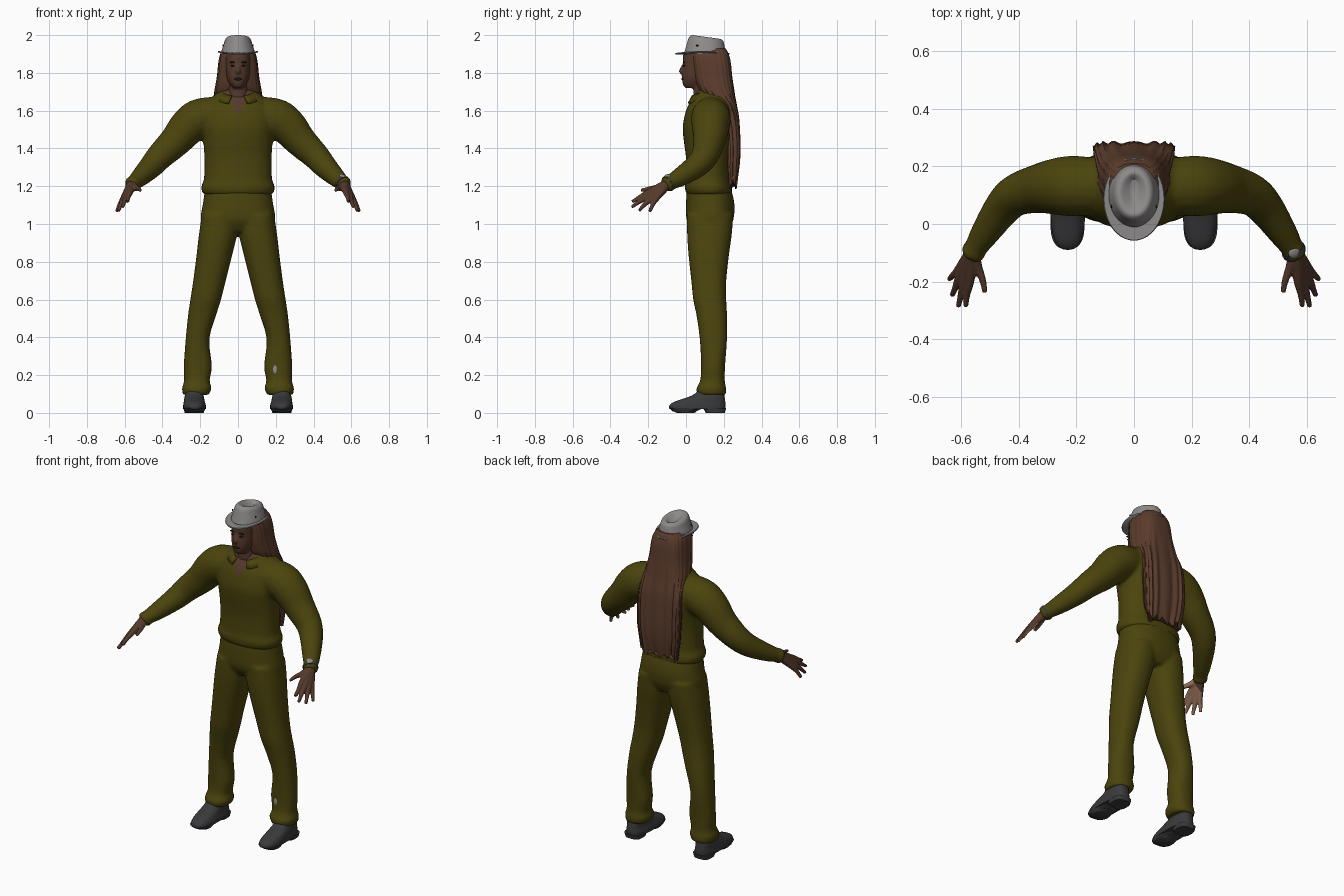
import bpy, bmesh, math
from mathutils import Vector

if "Cube" in bpy.data.objects:
    bpy.data.objects.remove(bpy.data.objects["Cube"])


def material(name, r, g, b):
    m = bpy.data.materials.new(name)
    m.use_nodes = True
    m.diffuse_color = (r, g, b, 1)
    node = m.node_tree.nodes["Principled BSDF"]
    node.inputs["Base Color"].default_value = (r, g, b, 1)
    node.inputs["Roughness"].default_value = 0.8
    return m


OLIVE = material("olive cloth", .07, .058, .004)
SKIN = material("brown skin", .09, .041, .024)
PALM = material("light palm skin", .33, .17, .105)
HAIR = material("brown hair", .105, .045, .025)
HAT = material("grey felt", .27, .255, .255)
SHOE = material("charcoal leather", .042, .042, .045)
DARK = material("dark brown", .016, .009, .007)


def spline(rows, steps):
    """Catmull-Rom interpolation of equal-length tuples."""
    out = []
    for i in range(len(rows) - 1):
        a, b, c, d = (rows[min(max(i + k, 0), len(rows) - 1)] for k in (-1, 0, 1, 2))
        for s in range(steps):
            t = s / steps
            out.append(tuple(q + .5 * t * (r - p + t * (2*p - 5*q + 4*r - e + t * (3*(q - r) + e - p)))
                             for p, q, r, e in zip(a, b, c, d)))
    return out + [rows[-1]]


def bridge(rings):
    n = len(rings[0])
    verts = [v for ring in rings for v in ring]
    faces = [(i*n + j, i*n + (j+1) % n, (i+1)*n + (j+1) % n, (i+1)*n + j)
             for i in range(len(rings) - 1) for j in range(n)]
    last = len(verts) - n
    return verts, faces + [tuple(reversed(range(n))), tuple(range(last, last + n))]


def loft(rows, n=40, power=2.3, steps=3, shape=None):
    """Stack of level rounded rings; each row is z, x0, x1, y0, y1."""
    rings = []
    for z, x0, x1, y0, y1 in spline(rows, steps):
        ring = []
        for j in range(n):
            a = 2 * math.pi * j / n
            c, s = math.cos(a), math.sin(a)
            v = Vector(((x0+x1)/2 + (x1-x0)/2 * math.copysign(abs(c)**(2/power), c),
                        (y0+y1)/2 + (y1-y0)/2 * math.copysign(abs(s)**(2/power), s), z))
            ring.append(shape(v, a) if shape else v)
        rings.append(ring)
    return bridge(rings)


def even(rows):
    return [(z, -x, x, y0, y1) for z, x, y0, y1 in rows]


def tube(rows, n=18, steps=4):
    """Round limb; each row is x, y, z, radius."""
    rows = spline(rows, steps)
    pts = [Vector(r[:3]) for r in rows]
    rings = []
    for i, p in enumerate(pts):
        d = (pts[min(i+1, len(pts)-1)] - pts[max(i-1, 0)]).normalized()
        u = d.cross(Vector((.3, .2, 1))).normalized()
        w = d.cross(u)
        rings.append([p + rows[i][3] * (u * math.cos(k*2*math.pi/n) + w * math.sin(k*2*math.pi/n))
                      for k in range(n)])
    return bridge(rings)


def flip(part):
    return [Vector((-v[0], v[1], v[2])) for v in part[0]], [tuple(reversed(f)) for f in part[1]]


def build(name, parts, *mats, voxel=0, relax=4):
    """Join parts into one object, optionally fusing them into one skin."""
    verts, faces = [], []
    for pv, pf in parts:
        base = len(verts)
        verts += pv
        faces += [tuple(i + base for i in f) for f in pf]
    me = bpy.data.meshes.new(name)
    me.from_pydata(verts, [], faces)
    ob = bpy.data.objects.new(name, me)
    bpy.context.collection.objects.link(ob)
    if voxel:
        mod = ob.modifiers.new("fuse", "REMESH")
        mod.mode, mod.voxel_size = "VOXEL", voxel
        mod = ob.modifiers.new("relax", "SMOOTH")
        mod.iterations = relax
        deps = bpy.context.evaluated_depsgraph_get()
        me = bpy.data.meshes.new_from_object(ob.evaluated_get(deps))
        ob.modifiers.clear()
        ob.data = me
    bm = bmesh.new()
    bm.from_mesh(me)
    bmesh.ops.recalc_face_normals(bm, faces=bm.faces)
    bm.to_mesh(me)
    bm.free()
    me.materials.clear()
    for m in mats:
        me.materials.append(m)
    bpy.ops.object.select_all(action="DESELECT")
    ob.select_set(True)
    bpy.context.view_layer.objects.active = ob
    bpy.ops.object.shade_smooth_by_angle(angle=math.radians(50))
    return ob


def blob(name, loc, size, mat):
    bpy.ops.mesh.primitive_uv_sphere_add(segments=16, ring_count=10, location=loc, scale=size)
    ob = bpy.context.object
    ob.name = name
    ob.data.materials.append(mat)
    bpy.ops.object.shade_smooth()
    return ob


# Trousers
leg = loft([(.095, .155, .29, .06, .21), (.13, .14, .297, .055, .212), (.17, .15, .285, .075, .205),
            (.25, .138, .287, .08, .207), (.39, .152, .277, .073, .217), (.52, .115, .264, .055, .217),
            (.6, .09, .252, .038, .213), (.7, .065, .237, .028, .213), (.84, .03, .219, .013, .228),
            (.95, .004, .206, .006, .243), (1.05, 0, .19, .005, .25)])
hips = loft(even([(.96, .16, .04, .22), (1.02, .198, .004, .25), (1.1, .187, 0, .257),
                  (1.18, .175, .005, .24), (1.21, .165, .015, .225)]))
build("trousers", [leg, flip(leg), hips], OLIVE, voxel=.01)

# Shirt with sleeves and open neck
torso = loft(even([(1.15, .16, .02, .22), (1.165, .188, 0, .243), (1.2, .194, -.006, .243),
                   (1.24, .18, 0, .235), (1.35, .178, 0, .235), (1.45, .185, -.013, .25),
                   (1.52, .195, -.017, .262), (1.6, .19, 0, .264), (1.65, .16, .024, .25),
                   (1.69, .115, .052, .215), (1.715, .08, .06, .19)]))
sleeve = tube([(.13, .13, 1.575, .1), (.21, .132, 1.555, .106), (.27, .13, 1.51, .099),
               (.33, .123, 1.44, .086), (.41, .1, 1.362, .073), (.46, .052, 1.305, .064),
               (.52, -.035, 1.246, .05), (.548, -.08, 1.222, .041), (.56, -.1, 1.21, .043),
               (.567, -.112, 1.203, .037)])
shirt = build("shirt", [torso, sleeve, flip(sleeve)], OLIVE, SKIN, voxel=.01)
bm = bmesh.new()
bm.from_mesh(shirt.data)
for side in (1, -1):
    chest = [f for f in bm.faces if f.calc_center_median().y < .08 and f.calc_center_median().z > 1.56]
    geom = set(chest) | {e for f in chest for e in f.edges} | {v for f in chest for v in f.verts}
    bmesh.ops.bisect_plane(bm, geom=list(geom), plane_co=(0, 0, 1.575), plane_no=(side, 0, -.55))
for f in bm.faces:
    c = f.calc_center_median()
    if c.y < .08 and abs(c.x) < .55 * (c.z - 1.575):
        f.material_index = 1
bm.to_mesh(shirt.data)
bm.free()

# Collar, a folded band open at the front
steps = 28
band = []
for i in range(steps + 1):
    a = .42 + (2*math.pi - .84) * i / steps
    s, c = math.sin(a), math.cos(a)
    band += [Vector((.08*s, .1 - .072*c, 1.70 - .025*c)), Vector((.125*s, .112 - .108*c, 1.665 - .03*c))]
collar = build("collar", [(band, [(2*i, 2*i+1, 2*i+3, 2*i+2) for i in range(steps)])], OLIVE)
solid = collar.modifiers.new("thickness", "SOLIDIFY")
solid.thickness, solid.offset = .01, 0

# Head and neck
neck = loft(even([(1.6, .06, .05, .17), (1.68, .053, .038, .155), (1.78, .055, .045, .16)]))
skull = loft(even([(1.72, .026, -.002, .12), (1.735, .04, -.015, .14), (1.76, .055, -.02, .16),
                   (1.79, .064, -.021, .185), (1.84, .069, -.017, .205), (1.9, .07, -.014, .21),
                   (1.95, .05, .02, .18)]))
nose = tube([(0, -.006, 1.85, .008), (0, -.02, 1.825, .01), (0, -.023, 1.807, .014), (0, -.01, 1.798, .012)])
build("head", [neck, skull, nose], SKIN, voxel=.006, relax=3)
blob("lips", (0, -.017, 1.768), (.022, .008, .008), DARK)
for side, tag in ((1, "left"), (-1, "right")):
    blob(tag + "_eye", (side*.028, -.01, 1.838), (.012, .006, .005), DARK)
    blob(tag + "_brow", (side*.029, -.011, 1.856), (.018, .006, .004), DARK)


# Long hair with strand ripples and a ragged lower edge
def strands(v, a):
    drop = min(1, max(0, (1.8 - v.z) / .3))
    v.y += drop * (.005*math.sin(a*17) + .012*(abs(v.x)/.14)**2 - .006)
    v.x *= 1 + .02*math.sin(a*23)
    if v.z < 1.25:
        v.z += .018*math.sin(v.x*130) + .01*math.sin(v.x*57)
    return v


build("hair", [loft(even([(1.93, .07, .04, .21), (1.9, .092, .03, .226), (1.85, .103, .034, .238),
                          (1.78, .11, .045, .245), (1.71, .122, .07, .256), (1.67, .128, .11, .262),
                          (1.62, .135, .17, .272), (1.55, .14, .205, .283), (1.4, .14, .22, .289),
                          (1.3, .132, .22, .283), (1.21, .12, .235, .268)]),
                    n=96, power=3, shape=strands)], HAIR)


# Hat with thin brim and dented crown
def slope(v, a):
    v.z -= max(0, v.z - 1.92) * max(0, v.y - .03) * 1.7
    return v


def brim_curl(v, a):
    v.z += .01 * (abs(v.x) / .1) ** 2
    return v


build("hat_brim", [loft(even([(1.896, .06, 0, .18), (1.897, .104, -.056, .229), (1.901, .107, -.058, .231),
                              (1.905, .104, -.056, .229), (1.906, .06, 0, .18)]),
                        power=2, steps=1, shape=brim_curl)], HAT)
build("hat_crown", [loft(even([(1.9, .09, -.012, .21), (1.925, .085, -.004, .207), (1.96, .075, .006, .203),
                               (1.985, .068, .014, .198), (1.998, .058, .026, .188), (2.0, .046, .04, .176),
                               (1.99, .03, .06, .165), (1.976, .012, .085, .155)]),
                         power=2, shape=slope)], HAT)
for side, tag in ((1, "left"), (-1, "right")):
    blob(tag + "_hat_eyelet", (side*.079, .06, 1.945), (.003, .006, .006), DARK)

# Hands, with paler palms
wrist = (.563, -.105, 1.207, .028)
fingers = [((.571, -.2, 1.168, .016), (.58, -.245, 1.142, .0115), (.585, -.285, 1.118, .009)),
           ((.59, -.2, 1.148, .017), (.602, -.25, 1.116, .0115), (.611, -.287, 1.09, .009)),
           ((.605, -.185, 1.134, .017), (.621, -.222, 1.1, .0115), (.632, -.248, 1.07, .009)),
           ((.613, -.163, 1.126, .015), (.631, -.18, 1.094, .011), (.642, -.192, 1.066, .009)),
           ((.542, -.155, 1.192, .017), (.526, -.195, 1.187, .012), (.518, -.238, 1.178, .009))]
hand = [tube([wrist, *f], n=12) for f in fingers]
palm_dir = Vector((-.65, .3, -.7))
for side, tag in ((1, "left"), (-1, "right")):
    ob = build(tag + "_hand", hand if side > 0 else [flip(f) for f in hand], SKIN, PALM, voxel=.0045, relax=2)
    facing = Vector((side*palm_dir.x, palm_dir.y, palm_dir.z))
    for poly in ob.data.polygons:
        if poly.normal.dot(facing) > .5 and poly.center.y < -.125:
            poly.material_index = 1

# Wristwatch on the left cuff
build("watch_strap", [tube([(.551, -.088, 1.218, .043), (.558, -.098, 1.211, .0435)], steps=1)], SHOE)
watch = blob("watch_face", (.556, -.1, 1.252), (.021, .02, .009), HAT)
watch.rotation_euler = (.3, .35, 0)

# Shoes and soles
upper = loft([(.02, .17, .29, -.088, .208), (.04, .17, .29, -.088, .21), (.06, .176, .287, -.06, .208),
              (.08, .18, .284, 0, .205), (.1, .183, .28, .045, .202), (.14, .185, .275, .08, .198)], power=2.6)
sole = loft([(.008, .18, .282, -.07, .055), (.025, .172, .29, -.088, .09)], power=2.6, steps=1)
heel = loft([(0, .182, .282, .105, .206), (.025, .176, .288, .09, .212)], power=3, steps=1)
ball = loft([(0, .186, .276, -.05, .045), (.012, .18, .283, -.07, .06)], power=2.6, steps=1)
for tag, turn in (("left", lambda p: p), ("right", flip)):
    build(tag + "_shoe", [turn(upper)], SHOE)
    build(tag + "_sole", [turn(p) for p in (sole, heel, ball)], SHOE)

# Worn patch on the left shin
blob("shin_patch", (.197, .083, .23), (.013, .0045, .024), HAT)
